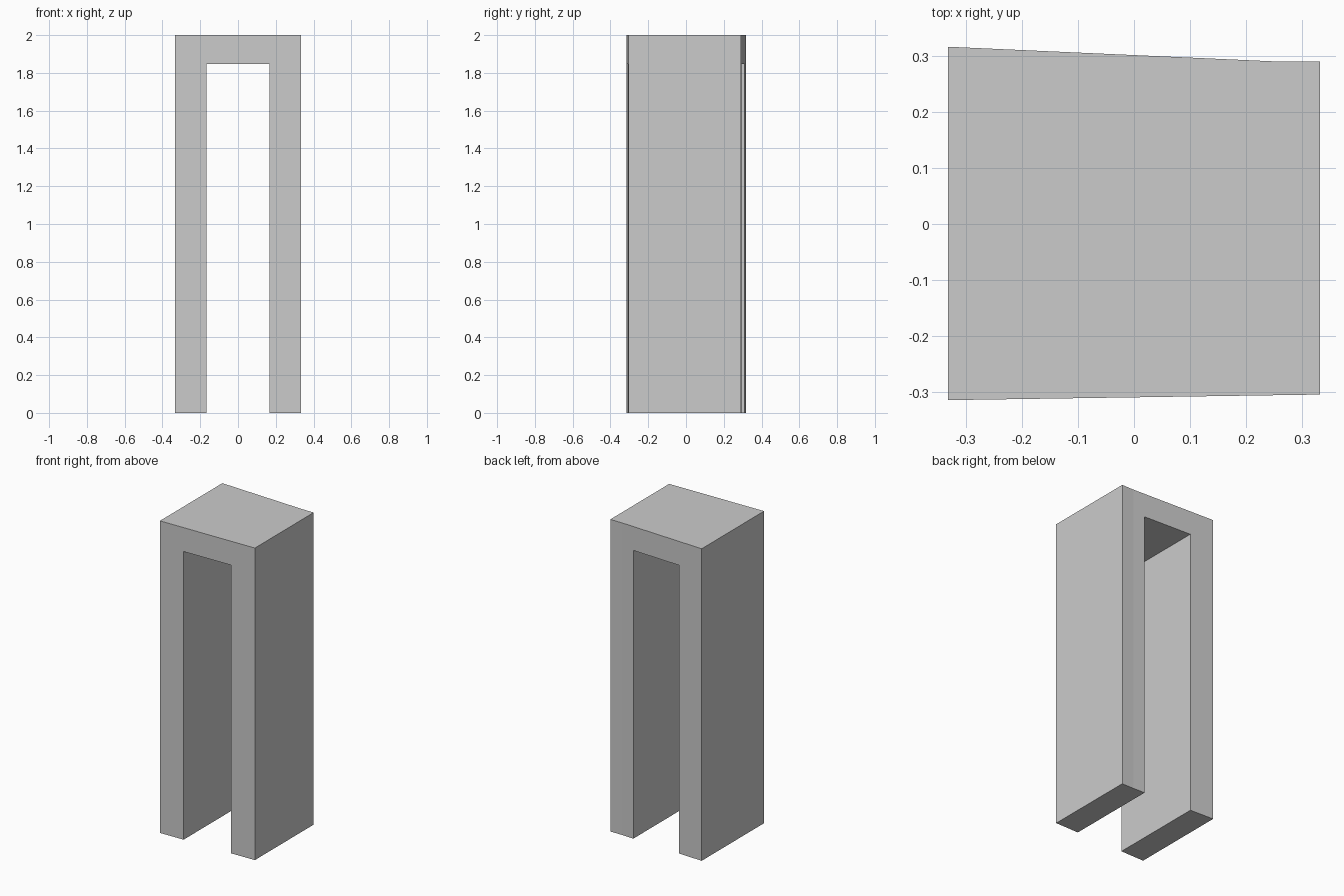
import bpy, bmesh

if "Cube" in bpy.data.objects:
    bpy.data.objects.remove(bpy.data.objects["Cube"])


def prism(name, footprint, z0, z1):
    """Extrude a plan outline from z0 up to z1."""
    bm = bmesh.new()
    base = bm.faces.new([bm.verts.new((x, y, z0)) for x, y in footprint])
    top = bmesh.ops.extrude_face_region(bm, geom=[base])
    verts = [v for v in top["geom"] if isinstance(v, bmesh.types.BMVert)]
    bmesh.ops.translate(bm, verts=verts, vec=(0, 0, z1 - z0))
    bmesh.ops.recalc_face_normals(bm, faces=bm.faces)
    mesh = bpy.data.meshes.new(name)
    bm.to_mesh(mesh)
    bm.free()
    obj = bpy.data.objects.new(name, mesh)
    bpy.context.collection.objects.link(obj)
    return obj


# Upright block with slightly tapered front and back faces
portal = prism("doorway_arch", [(-0.333, -0.315), (0.333, -0.305), (0.333, 0.291),
                                (0.247, 0.291), (-0.333, 0.317)], 0, 2)

# Door opening cut straight through, leaving two legs and a lintel
opening = prism("opening_cutter", [(-0.167, -0.5), (0.167, -0.5),
                                   (0.167, 0.5), (-0.167, 0.5)], -0.1, 1.847)
cut = portal.modifiers.new("opening", "BOOLEAN")
cut.operation = "DIFFERENCE"
cut.solver = "EXACT"
cut.object = opening
bpy.context.view_layer.objects.active = portal
portal.select_set(True)
bpy.ops.object.modifier_apply(modifier=cut.name)
bpy.data.objects.remove(opening)
